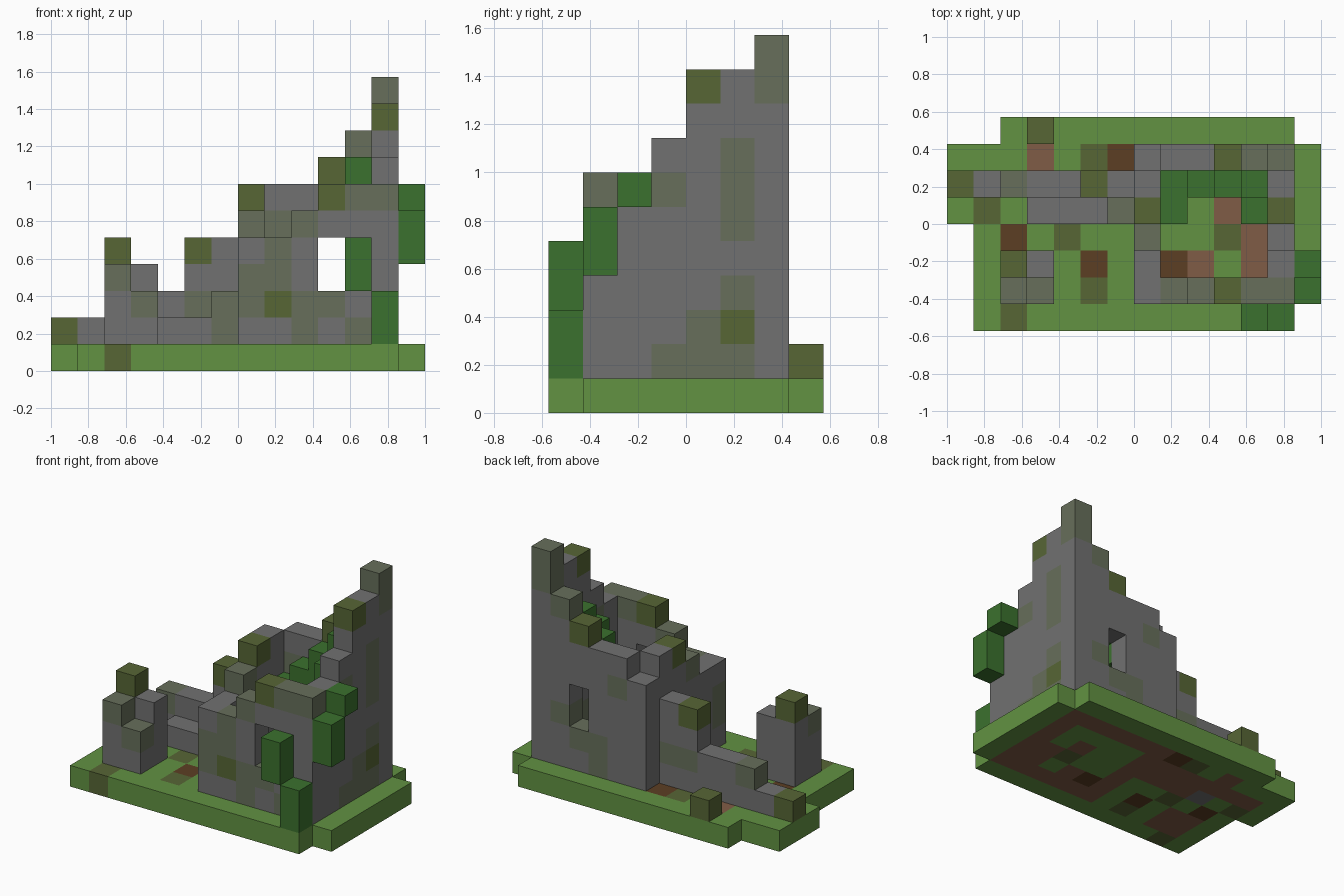
import bpy
import bmesh
from mathutils import Vector

if "Cube" in bpy.data.objects:
    bpy.data.objects.remove(bpy.data.objects["Cube"], do_unlink=True)

UNIT = 1 / 7  # edge of one block
ORIGIN = Vector((-7, -4, 0))


def make_material(name, rgb):
    linear = [((c / 255 + 0.055) / 1.055) ** 2.4 for c in rgb] + [1.0]
    mat = bpy.data.materials.new(name)
    mat.use_nodes = True
    mat.diffuse_color = linear
    mat.node_tree.nodes["Principled BSDF"].inputs["Base Color"].default_value = linear
    return mat


MATERIALS = {
    "grass": make_material("grass green", (98, 146, 66)),
    "dirt": make_material("dirt brown", (128, 92, 70)),
    "dark": make_material("dark earth", (92, 62, 35)),
    "moss": make_material("moss olive", (87, 102, 53)),
    "stone": make_material("stone grey", (113, 113, 113)),
    "mossy": make_material("mossy stone", (103, 111, 91)),
    "leaf": make_material("leaf green", (59, 113, 46)),
}
NAMES = list(MATERIALS)

# Block grid: cell -> (part name, colour)
cells = {}


def fill(part, colour, xs, ys, zs):
    for x in xs:
        for y in ys:
            for z in zs:
                cells[x, y, z] = (part, colour)


def span(a, b):
    return range(a, b + 1)


# Ground slab, rows from front to back
GROUND = [
    ".gmgggggggggg.",
    ".gddgmgddddddg",
    ".gddgbgdbdgddg",
    ".gbgmggdggmddg",
    "gmgsddddggdgdg",
    "gdddddddggggdg",
    "gggdgmbddddddg",
    "..ggggggggggg.",
]
SOIL = {"g": "grass", "d": "dirt", "b": "dark", "m": "moss", "s": "stone"}
for y, row in enumerate(GROUND):
    for x, ch in enumerate(row):
        if ch in SOIL:
            cells[x, y, 0] = ("ground", SOIL[ch])

# Wall heights in blocks (hex), rows from front to back
HEIGHTS = [
    "..............",
    "..43...556777.",
    "..54...5....7.",
    ".......6....8.",
    "...22237....a.",
    "22333557....a.",
    ".......67789b.",
    "...2..........",
]


def wall_name(x, y):
    if y == 7:
        return "loose_block"
    if x < 7:
        return "broken_pillar" if y < 3 else "low_wall"
    if y in (1, 6):
        return "front_wall" if y == 1 else "back_wall"
    return "inner_wall" if x == 7 else "tower_wall"


for y, row in enumerate(HEIGHTS):
    for x, ch in enumerate(row):
        if ch != ".":
            fill(wall_name(x, y), "stone", [x], [y], range(1, int(ch, 16)))

# Window through the front and back walls
for y in (1, 6):
    for z in (3, 4):
        del cells[10, y, z]


def tint(colour, spots):
    for spot in spots:
        if spot in cells:
            cells[spot] = (cells[spot][0], colour)


# Mossy stones: front wall, tower side, back wall, low wall and pillar
tint("mossy", [(7, 1, 2), (7, 1, 3), (8, 1, 3), (8, 1, 4), (9, 1, 1), (9, 1, 2),
               (9, 1, 5), (10, 1, 2), (11, 1, 1), (11, 1, 6), (12, 1, 6)])
tint("mossy", [(12, 3, 1), (12, 4, 1), (12, 5, 1), (12, 4, 2), (12, 5, 3), (12, 3, 6),
               (12, 5, 5), (12, 5, 6), (12, 5, 7), (12, 6, 9), (12, 6, 10), (7, 3, 5)])
tint("mossy", [(11, 6, 8), (11, 6, 3), (10, 6, 2), (9, 6, 2), (9, 6, 1), (8, 6, 5)])
tint("mossy", [(2, 5, 2), (5, 5, 2), (6, 4, 1), (6, 4, 2), (6, 5, 2), (2, 1, 3), (3, 1, 2)])

# Overgrown stones
tint("moss", [(0, 5, 1), (5, 5, 4), (3, 7, 1), (2, 2, 4), (8, 1, 2), (7, 4, 6),
              (10, 1, 6), (10, 6, 7), (12, 4, 9), (12, 5, 2)])

# Bushes and vines outside
fill("outer_vine", "leaf", [12], [0], span(1, 2))
fill("outer_vine", "leaf", [11], [0], span(3, 4))
fill("outer_vine", "leaf", [13], [1], span(4, 5))
fill("outer_vine", "leaf", [13], [2], [6])
# Vines climbing the inside
fill("inner_vine", "leaf", [8], [4, 5], [4])
for x, top in ((9, 5), (10, 6), (11, 7)):
    fill("inner_vine", "leaf", [x], [5], [top - 1, top])
fill("inner_vine", "leaf", [11], [4], [6])

# One mesh per part, keeping only exposed block faces
AXES = [Vector(a) for a in ((1, 0, 0), (0, 1, 0), (0, 0, 1))]


def build_part(part):
    bm = bmesh.new()
    for cell, (owner, colour) in cells.items():
        if owner != part:
            continue
        for a in range(3):
            for side in (-1, 1):
                n = AXES[a] * side
                if tuple(int(c + d) for c, d in zip(cell, n)) in cells:
                    continue
                u = AXES[(a + 1) % 3] / 2
                v = AXES[(a + 2) % 3] / 2 * side
                mid = Vector(cell) + Vector((0.5, 0.5, 0.5)) + n / 2 + ORIGIN
                corners = (mid - u - v, mid + u - v, mid + u + v, mid - u + v)
                face = bm.faces.new([bm.verts.new(c * UNIT) for c in corners])
                face.material_index = NAMES.index(colour)
    bmesh.ops.remove_doubles(bm, verts=bm.verts, dist=0.001)
    mesh = bpy.data.meshes.new(part)
    bm.to_mesh(mesh)
    bm.free()
    for mat in MATERIALS.values():
        mesh.materials.append(mat)
    bpy.context.scene.collection.objects.link(bpy.data.objects.new(part, mesh))


for part in sorted({owner for owner, _ in cells.values()}):
    build_part(part)
